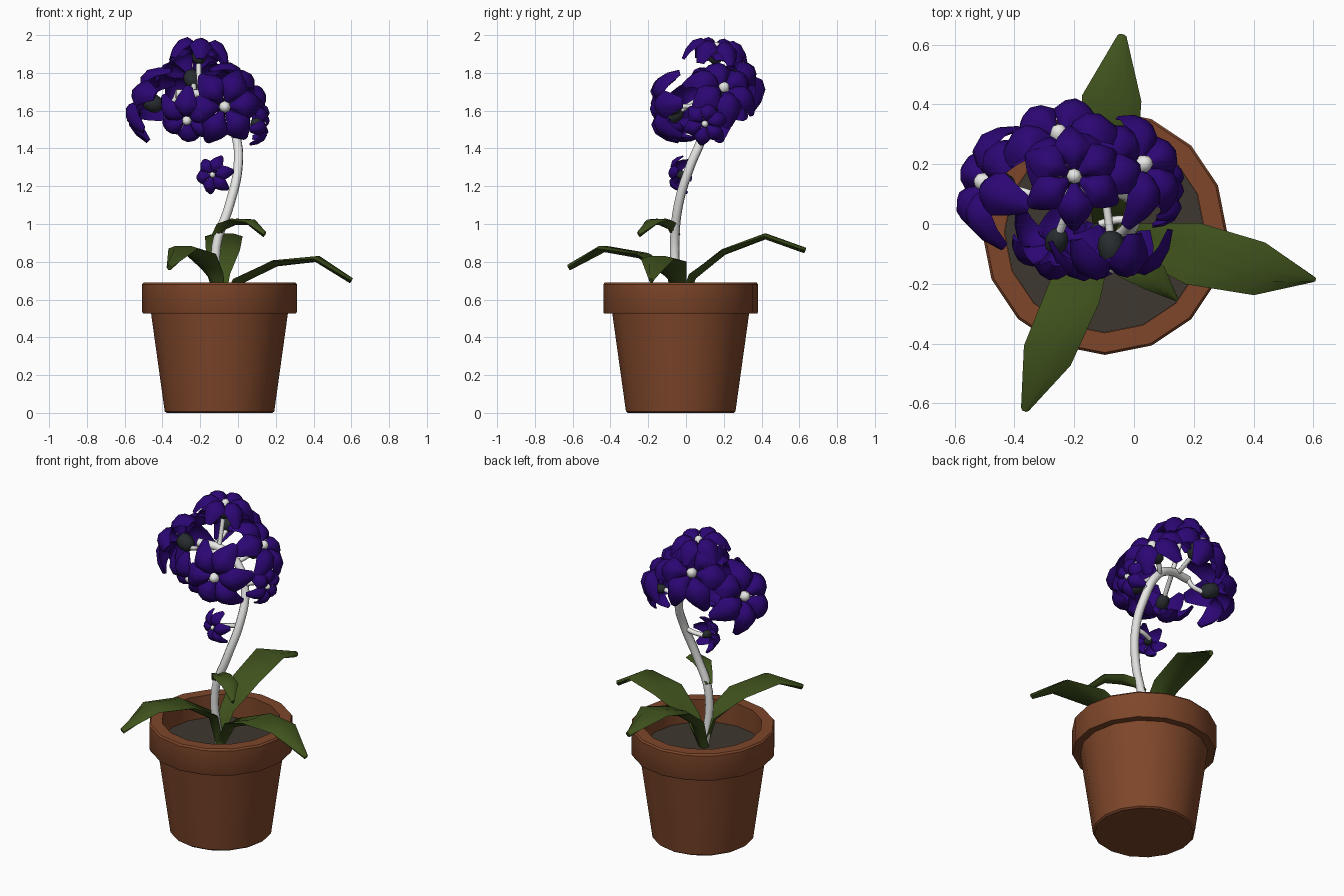
import bpy, bmesh, math
from mathutils import Vector, Matrix

if "Cube" in bpy.data.objects:
    bpy.data.objects.remove(bpy.data.objects["Cube"])


def material(name, rgb):
    m = bpy.data.materials.new(name)
    m.diffuse_color = (*rgb, 1)
    m.use_nodes = True
    m.node_tree.nodes["Principled BSDF"].inputs["Base Color"].default_value = m.diffuse_color
    return m


TERRACOTTA = material("terracotta", (0.21, 0.062, 0.023))
SOIL = material("soil", (0.047, 0.038, 0.029))
GREEN = material("leaf_green", (0.05, 0.085, 0.012))
WHITE = material("stem_white", (0.8, 0.8, 0.79))
PURPLE = material("petal_purple", (0.025, 0.002, 0.175))
DARK = material("calyx_dark", (0.02, 0.025, 0.028))


def finish(name, bm, mat, angle=40):
    bmesh.ops.recalc_face_normals(bm, faces=bm.faces)
    me = bpy.data.meshes.new(name)
    bm.to_mesh(me)
    bm.free()
    ob = bpy.data.objects.new(name, me)
    bpy.context.collection.objects.link(ob)
    me.materials.append(mat)
    bpy.ops.object.select_all(action='DESELECT')
    ob.select_set(True)
    bpy.context.view_layer.objects.active = ob
    bpy.ops.object.shade_smooth_by_angle(angle=math.radians(angle))
    return ob


def lathe(name, profile, mat, sides, matrix, angle=35):
    """Revolve (radius, height) points; both ends are capped."""
    bm = bmesh.new()
    rings = [[bm.verts.new(matrix @ Vector((r * math.cos(a), r * math.sin(a), z)))
              for a in (math.tau * i / sides for i in range(sides))] for r, z in profile]
    for lo, hi in zip(rings, rings[1:]):
        for i in range(sides):
            j = (i + 1) % sides
            bm.faces.new((lo[i], lo[j], hi[j], hi[i]))
    bm.faces.new(rings[0])
    bm.faces.new(rings[-1])
    return finish(name, bm, mat, angle)


def blade(bm, path, widths, folds, thick, matrix=Matrix()):
    """Closed leaf or petal: a folded strip along a path, five points across."""
    path = [Vector(p) for p in path]
    rings = []
    for i, p in enumerate(path):
        t = (path[min(i + 1, len(path) - 1)] - path[max(i - 1, 0)]).normalized()
        side = t.cross(Vector((0, 0, 1)))
        side.normalize()
        up = side.cross(t)
        w, f, h = widths[i], folds[i], thick / 2
        ring = [(-1, f), (-0.5, f * 0.3 + h), (0, h), (0.5, f * 0.3 + h), (1, f),
                (0.5, f * 0.3 - h), (0, -h), (-0.5, f * 0.3 - h)]
        rings.append([bm.verts.new(matrix @ (p + side * w * s + up * u)) for s, u in ring])
    for a, b in zip(rings, rings[1:]):
        for i in range(8):
            j = (i + 1) % 8
            bm.faces.new((a[i], a[j], b[j], b[i]))
    bm.faces.new(rings[0])
    bm.faces.new(rings[-1])


def tube(name, points, radius, mat, res=2):
    cu = bpy.data.curves.new(name, 'CURVE')
    cu.dimensions = '3D'
    cu.bevel_depth, cu.bevel_resolution, cu.resolution_u = radius, res, 5
    cu.use_fill_caps = True
    sp = cu.splines.new('BEZIER')
    sp.bezier_points.add(len(points) - 1)
    for bp, co in zip(sp.bezier_points, points):
        bp.co = co
        bp.handle_left_type = bp.handle_right_type = 'AUTO'
    cu.materials.append(mat)
    ob = bpy.data.objects.new(name, cu)
    bpy.context.collection.objects.link(ob)


# Pot and soil
pot = Matrix.Translation((-0.098, -0.028, 0))
lathe("pot", [(0.28, 0), (0.29, 0.008), (0.362, 0.525), (0.405, 0.525), (0.41, 0.535),
              (0.41, 0.68), (0.402, 0.69), (0.336, 0.69), (0.336, 0.53)],
      TERRACOTTA, 16, pot)
lathe("soil", [(0.335, 0.53), (0.335, 0.55)], SOIL, 16, pot)

# Main stem
tube("stem", [(-0.1, -0.04, 0.54), (-0.115, -0.06, 0.88), (-0.045, -0.04, 1.1),
              (0.0, 0.02, 1.3), (-0.01, 0.085, 1.46), (-0.07, 0.11, 1.6),
              (-0.18, 0.1, 1.68), (-0.33, 0.08, 1.69)], 0.025, WHITE)

# Leaves: path and half widths
leaves = {
    "right_leaf": ([(-0.08, -0.04, 0.55), (0.0, -0.05, 0.69), (0.2, -0.1, 0.79),
                    (0.42, -0.15, 0.815), (0.6, -0.185, 0.7)],
                   [0.03, 0.05, 0.105, 0.09, 0.01]),
    "back_leaf": ([(-0.1, -0.02, 0.55), (-0.09, 0.04, 0.72), (-0.08, 0.2, 0.85),
                   (-0.075, 0.42, 0.935), (-0.04, 0.63, 0.86)],
                  [0.03, 0.05, 0.09, 0.1, 0.015]),
    "front_leaf": ([(-0.1, -0.05, 0.55), (-0.13, -0.08, 0.72), (-0.2, -0.23, 0.83),
                    (-0.29, -0.44, 0.87), (-0.365, -0.62, 0.77)],
                   [0.03, 0.05, 0.09, 0.085, 0.014]),
    "stem_leaf": ([(-0.115, -0.055, 0.93), (-0.08, -0.08, 0.98), (-0.02, -0.13, 1.01),
                   (0.07, -0.18, 1.01), (0.14, -0.25, 0.945)],
                  [0.02, 0.035, 0.055, 0.05, 0.008]),
}
for name, (path, widths) in leaves.items():
    bm = bmesh.new()
    blade(bm, path, widths, [0.02, 0.025, 0.012, 0.0, 0], 0.03)
    finish(name, bm, GREEN, 50)


# Flowers: recurved petals, white eye, dark calyx and a short stalk
def flower(name, centre, facing, size, spin, root):
    rot = Vector(facing).to_track_quat('Z', 'Y').to_matrix().to_4x4()
    m = Matrix.Translation(centre) @ rot @ Matrix.Scale(size, 4)
    bm = bmesh.new()
    for i in range(6):
        turn = m @ Matrix.Rotation(math.tau * i / 6 + spin, 4, 'Z')
        blade(bm, [(0.02, 0, -0.02), (0.055, 0, 0.026), (0.1, 0, 0.044),
                   (0.147, 0, 0.024), (0.182, 0, -0.028), (0.2, 0, -0.09)],
              [0.014, 0.04, 0.068, 0.074, 0.055, 0.026],
              [-0.008, -0.025, -0.038, -0.038, -0.025, -0.01], 0.014, turn)
    finish(name + "_petals", bm, PURPLE, 60)
    lathe(name + "_eye", [(0.028, -0.03), (0.03, 0.005), (0.022, 0.026), (0.008, 0.034)],
          WHITE, 8, m, 60)
    lathe(name + "_calyx", [(0.015, -0.105), (0.036, -0.09), (0.046, -0.06),
                            (0.042, -0.025), (0.03, 0.0)], DARK, 8, m, 60)
    base = m @ Vector((0, 0, -0.1))
    bend = (m @ Vector((0, 0, -0.14)) + Vector(root)) / 2
    tube(name + "_stalk", [root, bend, base], 0.014, WHITE, 1)


flower("low_flower", (-0.135, -0.05, 1.26), (-0.35, -0.9, 0.0), 0.52, 0.2, (-0.005, 0.01, 1.28))
flower("side_flower", (0.13, 0.1, 1.53), (1, -0.1, -0.1), 0.6, 0.3, (-0.02, 0.09, 1.5))
flower("front_flower", (-0.07, -0.13, 1.62), (0.1, -1, -0.02), 1.02, 0.1, (-0.1, 0.11, 1.63))
flower("front_left_flower", (-0.27, -0.09, 1.55), (-0.25, -0.75, -0.6), 0.85, 0.4, (-0.2, 0.1, 1.68))
flower("left_flower", (-0.5, 0.14, 1.66), (-0.85, 0.2, 0.35), 1.05, 0.3, (-0.32, 0.09, 1.69))
flower("back_flower", (-0.25, 0.3, 1.8), (-0.15, 0.75, 0.6), 1.03, 0.0, (-0.24, 0.1, 1.69))
flower("top_flower", (-0.2, 0.16, 1.935), (0.1, 0.1, 1.0), 0.85, 0.3, (-0.2, 0.1, 1.69))
flower("right_flower", (0.03, 0.2, 1.72), (0.65, 0.3, 0.6), 1.0, 0.5, (-0.09, 0.11, 1.62))
